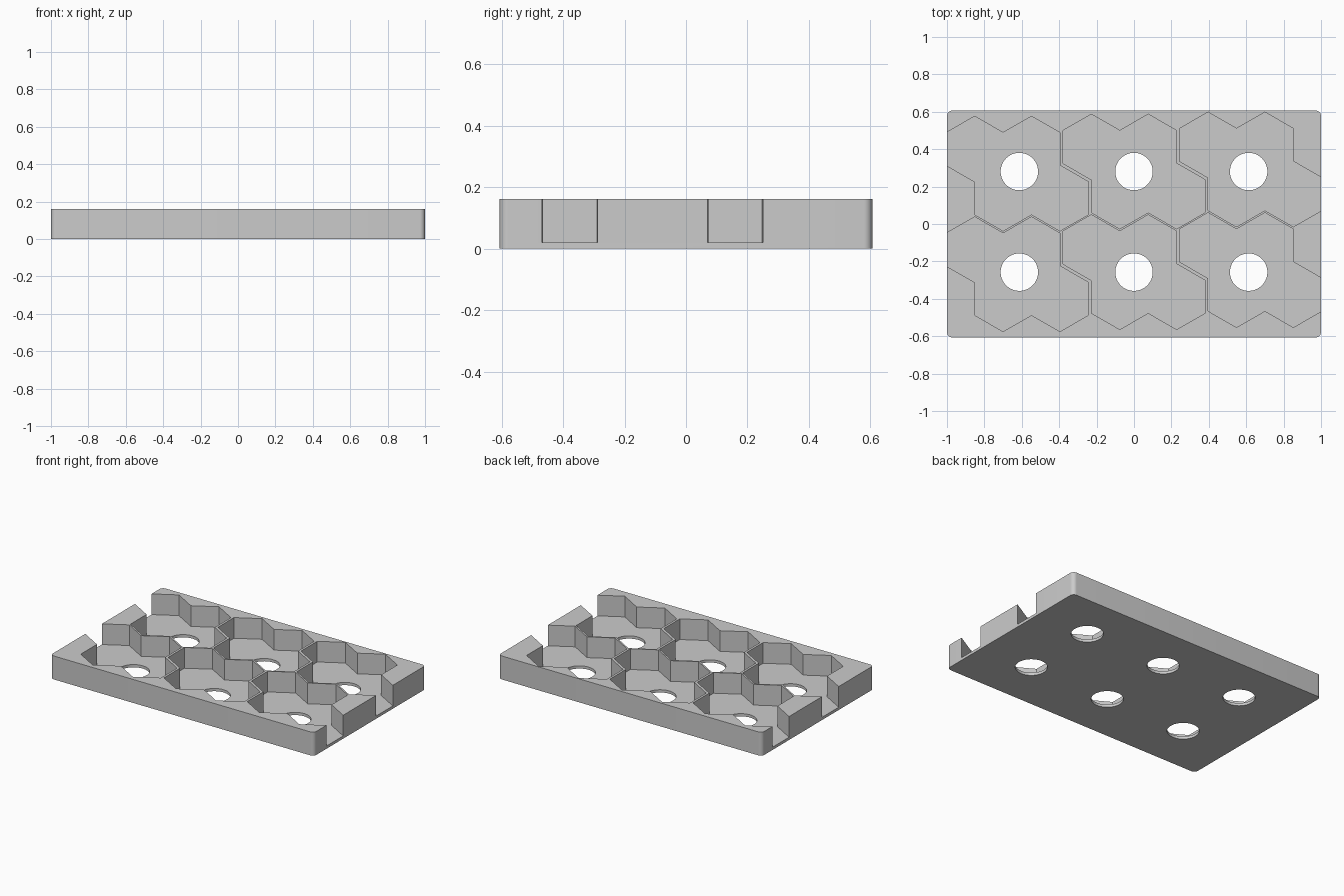
import bpy
import bmesh
import math

cube = bpy.data.objects.get("Cube")
if cube:
    bpy.data.objects.remove(cube, do_unlink=True)

LENGTH, WIDTH, HEIGHT, FLOOR = 2.0, 1.212, 0.161, 0.019
CORNER = 0.028
A, B = 0.152, 0.0876           # half width and half side of one hexagon
PITCH, DRIFT = 0.624, 0.011    # pocket spacing in x, and its y drift per column
ROWS = (0.2805, -0.2575)

grey = bpy.data.materials.new("plain grey")
grey.use_nodes = True
colour = (0.6, 0.6, 0.6, 1)
grey.diffuse_color = colour
grey.node_tree.nodes["Principled BSDF"].inputs["Base Color"].default_value = colour


def prism(name, outlines, z0, z1):
    """Upright prisms on the given outlines, joined in one object."""
    bm = bmesh.new()
    for outline in outlines:
        face = bm.faces.new([bm.verts.new((x, y, z0)) for x, y in outline])
        top = bmesh.ops.extrude_face_region(bm, geom=[face])["geom"]
        verts = [g for g in top if isinstance(g, bmesh.types.BMVert)]
        bmesh.ops.translate(bm, verts=verts, vec=(0, 0, z1 - z0))
    bmesh.ops.recalc_face_normals(bm, faces=bm.faces)
    mesh = bpy.data.meshes.new(name)
    bm.to_mesh(mesh)
    bm.free()
    mesh.materials.append(grey)
    obj = bpy.data.objects.new(name, mesh)
    bpy.context.collection.objects.link(obj)
    return obj


def arc(cx, cy, radius, start, end, steps):
    return [(cx + radius * math.cos(start + (end - start) * i / steps),
             cy + radius * math.sin(start + (end - start) * i / steps))
            for i in range(steps + 1)]


# Tray block with rounded upright corners
block = []
quarter = math.pi / 2
for i, (sx, sy) in enumerate([(1, 1), (-1, 1), (-1, -1), (1, -1)]):
    block += arc(sx * (LENGTH / 2 - CORNER), sy * (WIDTH / 2 - CORNER),
                 CORNER, i * quarter, (i + 1) * quarter, 8)
tray = prism("tray", [block], 0, HEIGHT)

# Pocket outline: two staggered rows of two hexagons, symmetric about its middle
half = [(-2.5, 2.5), (-1.5, 3.5), (-0.5, 2.5), (0.5, 3.5),
        (1.5, 2.5), (1.5, 0.5), (2.5, -0.5)]
pocket = half + [(-x, -y) for x, y in half]

pockets, holes = [], []
for row in ROWS:
    for col in (-1, 0, 1):
        pockets.append([(col * PITCH + x * A, row + col * DRIFT + y * B)
                        for x, y in pocket])
        holes.append(arc(col * 0.613, row, 0.1, 0, 2 * math.pi, 64)[:-1])

cutters = [prism("pocket_cutter", pockets, FLOOR, HEIGHT + 0.1),
           prism("hole_cutter", holes, -0.1, FLOOR + 0.05)]

# Cut the pockets and the floor holes
bpy.context.view_layer.objects.active = tray
tray.select_set(True)
for cutter in cutters:
    cutter.hide_render = True
    mod = tray.modifiers.new(cutter.name, "BOOLEAN")
    mod.operation = "DIFFERENCE"
    mod.solver = "EXACT"
    mod.object = cutter
    bpy.ops.object.modifier_apply(modifier=mod.name)
    bpy.data.objects.remove(cutter, do_unlink=True)

bpy.ops.object.shade_smooth_by_angle(angle=math.radians(30))
